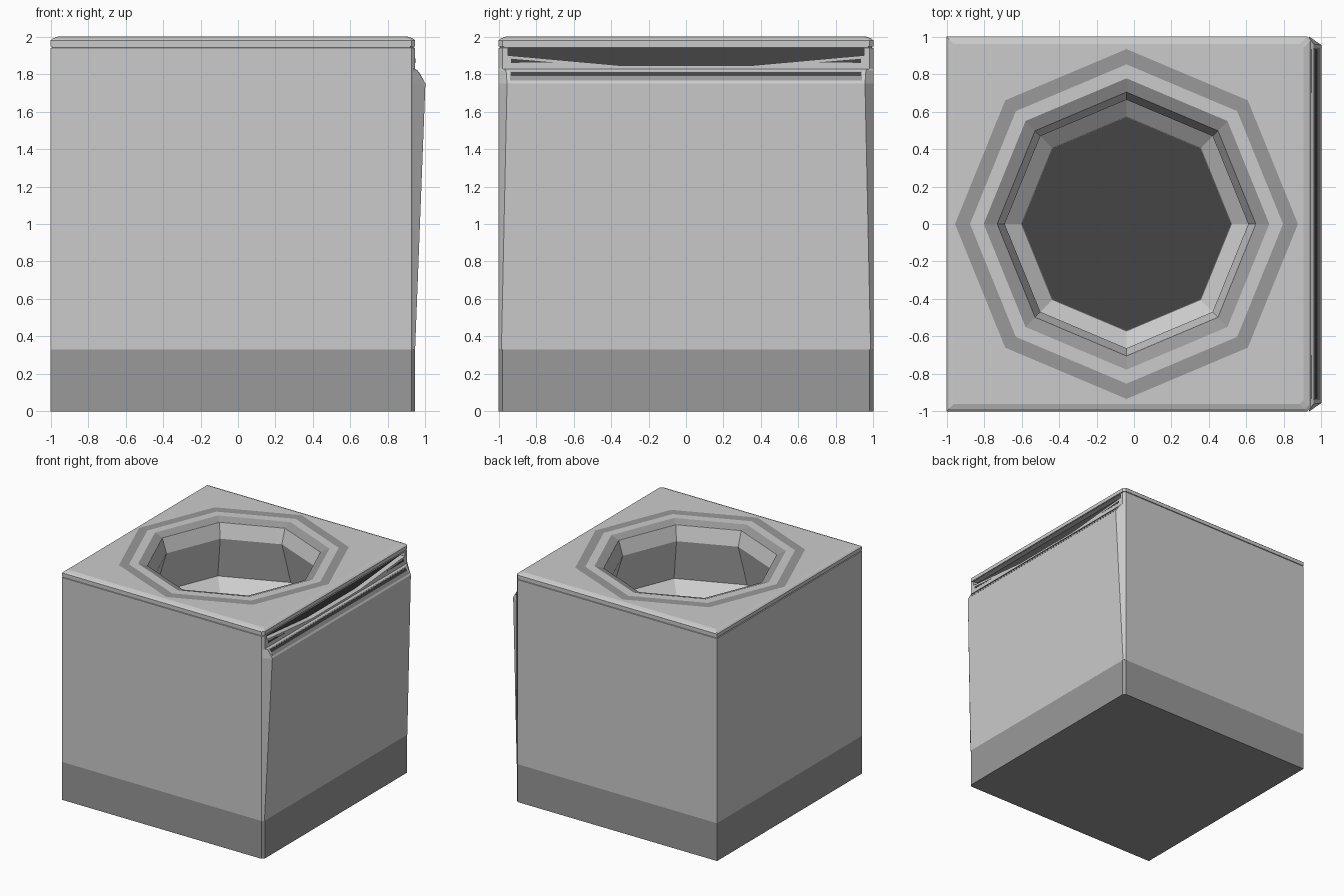
import bpy, bmesh
from math import cos, sin, pi

if "Cube" in bpy.data.objects:
    bpy.data.objects.remove(bpy.data.objects["Cube"])

CX = -0.04      # tub axis
FX = 0.945      # flat face of the +x side


def material(name, v):
    m = bpy.data.materials.new(name)
    m.diffuse_color = (v, v, v, 1)
    m.use_nodes = True
    m.node_tree.nodes["Principled BSDF"].inputs["Base Color"].default_value = m.diffuse_color
    return m


dark = material("dark_trim", 0.32)
black = material("black_recess", 0.06)


def loft(name, sections, mat=None, caps=True):
    """Skin a list of equal-length vertex loops."""
    bm = bmesh.new()
    loops = [[bm.verts.new(p) for p in s] for s in sections]
    n = len(loops[0])
    for a, b in zip(loops, loops[1:]):
        for i in range(n):
            j = (i + 1) % n
            bm.faces.new((a[i], a[j], b[j], b[i]))
    if caps:
        bm.faces.new(loops[0][::-1])
        bm.faces.new(loops[-1])
        bmesh.ops.recalc_face_normals(bm, faces=bm.faces)
    me = bpy.data.meshes.new(name)
    bm.to_mesh(me)
    bm.free()
    ob = bpy.data.objects.new(name, me)
    bpy.context.collection.objects.link(ob)
    if mat:
        me.materials.append(mat)
    return ob


def plan(z, inset=0.0, c=0.02):
    """Cabinet outline with the two +x corners chamfered."""
    l, r, y = -1 + inset, FX - inset, 1 - inset
    return [(l, -y, z), (r - c, -y, z), (r, -y + c, z),
            (r, y - c, z), (r - c, y, z), (l, y, z)]


def octagon(r, z):
    return [(CX + r * cos(i * pi / 4), 1.02 * r * sin(i * pi / 4), z) for i in range(8)]


def slab(name, yz, x0, x1, mat=None):
    """Extrude a y-z polygon along x."""
    return loft(name, [[(x, y, z) for y, z in yz] for x in (x0, x1)], mat)


def cut(ob, cutter):
    cutter.hide_render = True
    cutter.hide_set(True)
    m = ob.modifiers.new("cut", 'BOOLEAN')
    m.operation = 'DIFFERENCE'
    m.solver = 'EXACT'
    m.object = cutter


# Plinth and cabinet with its stepped, chamfered top
loft("plinth", [plan(0), plan(0.33)], dark)
cabinet = loft("cabinet", [plan(0.33), plan(1.94), plan(1.941, 0.008), plan(1.947, 0.008),
                           plan(1.948), plan(1.98), plan(1.99, 0.012), plan(2.0, 0.04)])

# Octagonal tub opening: sloped rim, neck, flared wall, conical bottom
tub = [(0.76, 2.1), (0.76, 2.0), (0.69, 1.975), (0.65, 1.85), (0.77, 1.47), (0.56, 1.3)]
cut(cabinet, loft("tub_cutter", [octagon(r, z) for r, z in tub]))

# Dark bands around the opening and dark tub floor
loft("top_ring", [octagon(0.915, 2.001), octagon(0.835, 2.001)], dark, caps=False)
loft("rim_ring", [octagon(0.762, 2.001), octagon(0.69, 1.977)], dark, caps=False)
loft("tub_floor", [octagon(0.558, 1.298), octagon(0.558, 1.303)], black)

# Tapered handle recess under the top edge of the +x side
recess = [(-0.95, 1.938), (-0.95, 1.90), (-0.34, 1.845), (0.34, 1.845), (0.95, 1.90), (0.95, 1.938)]
cut(cabinet, slab("recess_cutter", recess, FX - 0.05, 1.1))
slab("recess_back", recess, FX - 0.055, FX - 0.045, black)
for s, side in ((-1, "front"), (1, "back")):
    slab(side + "_recess_wedge", [(s * 0.935, 1.882), (s * 0.935, 1.86), (s * 0.7, 1.862)],
         FX - 0.01, FX + 0.001, black)

# Tapered panel bulging from the +x side, with a dark slot along its top bevel
profile = [(FX, 0.33, 0.985), (1.0, 1.75, 0.955), (0.958, 1.82, 0.96), (FX - 0.004, 1.83, 0.985)]
bm = bmesh.new()
rows = []
for x, z, y in profile:
    rows.append([bm.verts.new(p) for p in
                 ((FX - 0.01, -1, z), (x, -y, z), (x, y, z), (FX - 0.01, 1, z))])
for a, b in zip(rows, rows[1:]):
    for i in range(3):
        bm.faces.new((a[i], a[i + 1], b[i + 1], b[i]))
for row in (rows[0][::-1], rows[-1]):
    bm.faces.new(row)
me = bpy.data.meshes.new("side_panel")
bm.to_mesh(me)
bm.free()
bpy.context.collection.objects.link(bpy.data.objects.new("side_panel", me))


def bevel_strip(name, z0, z1, y, off, mat):
    def bx(z):
        return 1.0 - (z - 1.75) * 0.6 + off
    loft(name, [[(bx(z0), -y, z0), (bx(z0), y, z0), (bx(z1), y, z1), (bx(z1), -y, z1)],
                [(bx(z0) - 0.01, -y, z0), (bx(z0) - 0.01, y, z0),
                 (bx(z1) - 0.01, y, z1), (bx(z1) - 0.01, -y, z1)]], mat)


bevel_strip("slot_frame", 1.765, 1.815, 0.94, 0.001, dark)
bevel_strip("slot", 1.79, 1.81, 0.935, 0.002, black)
